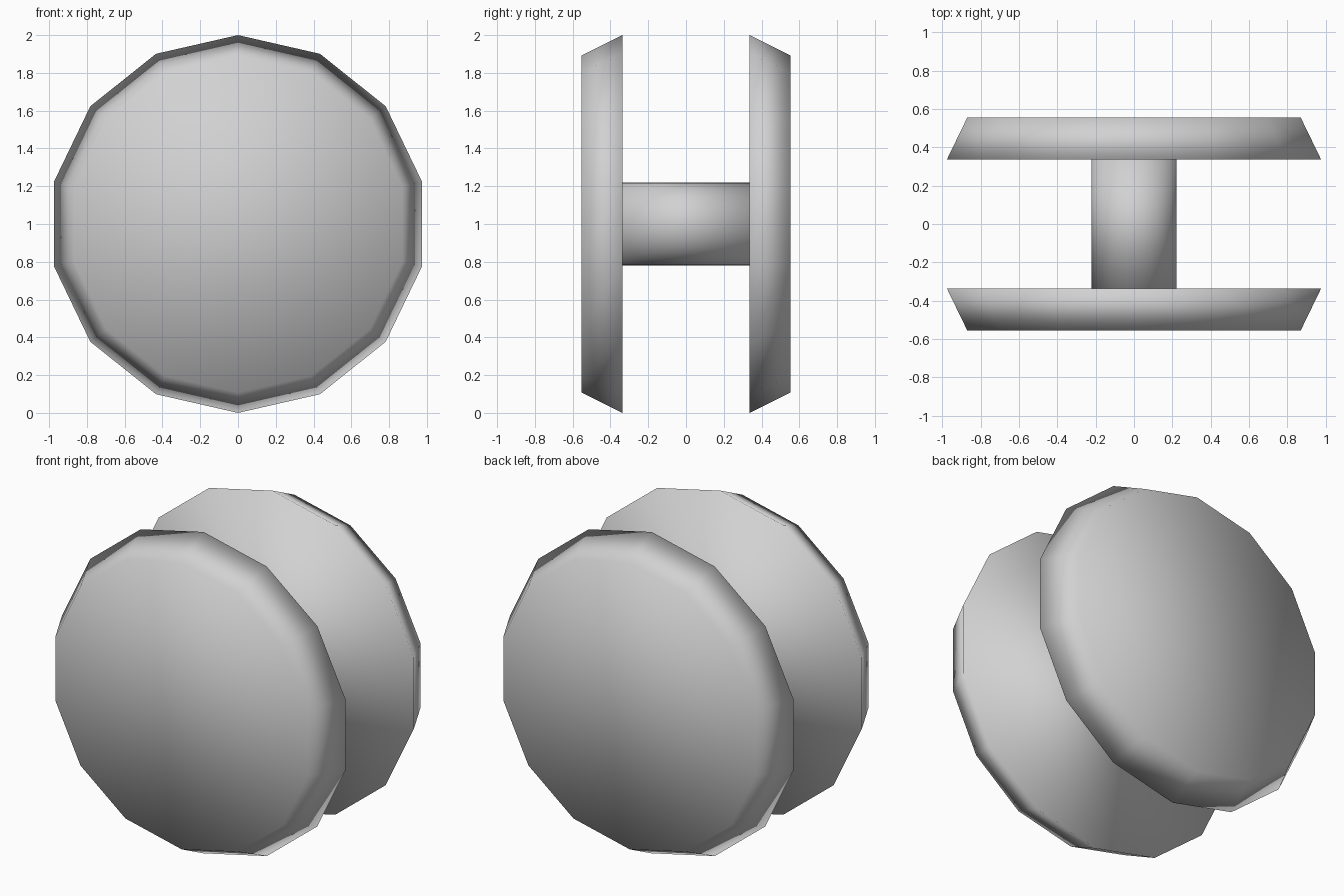
import bpy
from math import pi

cube = bpy.data.objects.get("Cube")
if cube:
    bpy.data.objects.remove(cube, do_unlink=True)

# Single plain grey
grey = bpy.data.materials.new("light_grey")
grey.use_nodes = True
colour = (0.64, 0.64, 0.64, 1)
grey.diffuse_color = colour
grey.node_tree.nodes["Principled BSDF"].inputs["Base Color"].default_value = colour

INNER, OUTER = 0.337, 0.554   # distance of the disc faces from the middle
WIDE, NARROW = 1.0, 0.892     # radii of those faces
HUB = 0.221


def add_round(name, sides, r_start, r_end, depth, y, tilt):
    """Capped round part along y, smooth over all its edges."""
    bpy.ops.mesh.primitive_cone_add(
        vertices=sides, radius1=r_start, radius2=r_end, depth=depth,
        end_fill_type='NGON', location=(0, y, 1), rotation=(tilt, 0, 0))
    part = bpy.context.object
    part.name = name
    bpy.ops.object.transform_apply(location=False, rotation=True, scale=False)
    bpy.ops.object.shade_smooth()
    part.data.materials.append(grey)
    return part


# Two tapered discs, wide faces towards each other
for name, side in (("front_disc", -1), ("back_disc", 1)):
    add_round(name, 14, WIDE, NARROW, OUTER - INNER,
              side * (INNER + OUTER) / 2, -side * pi / 2)

# Hub joining them
add_round("hub", 32, HUB, HUB, 2 * INNER, 0, pi / 2)
